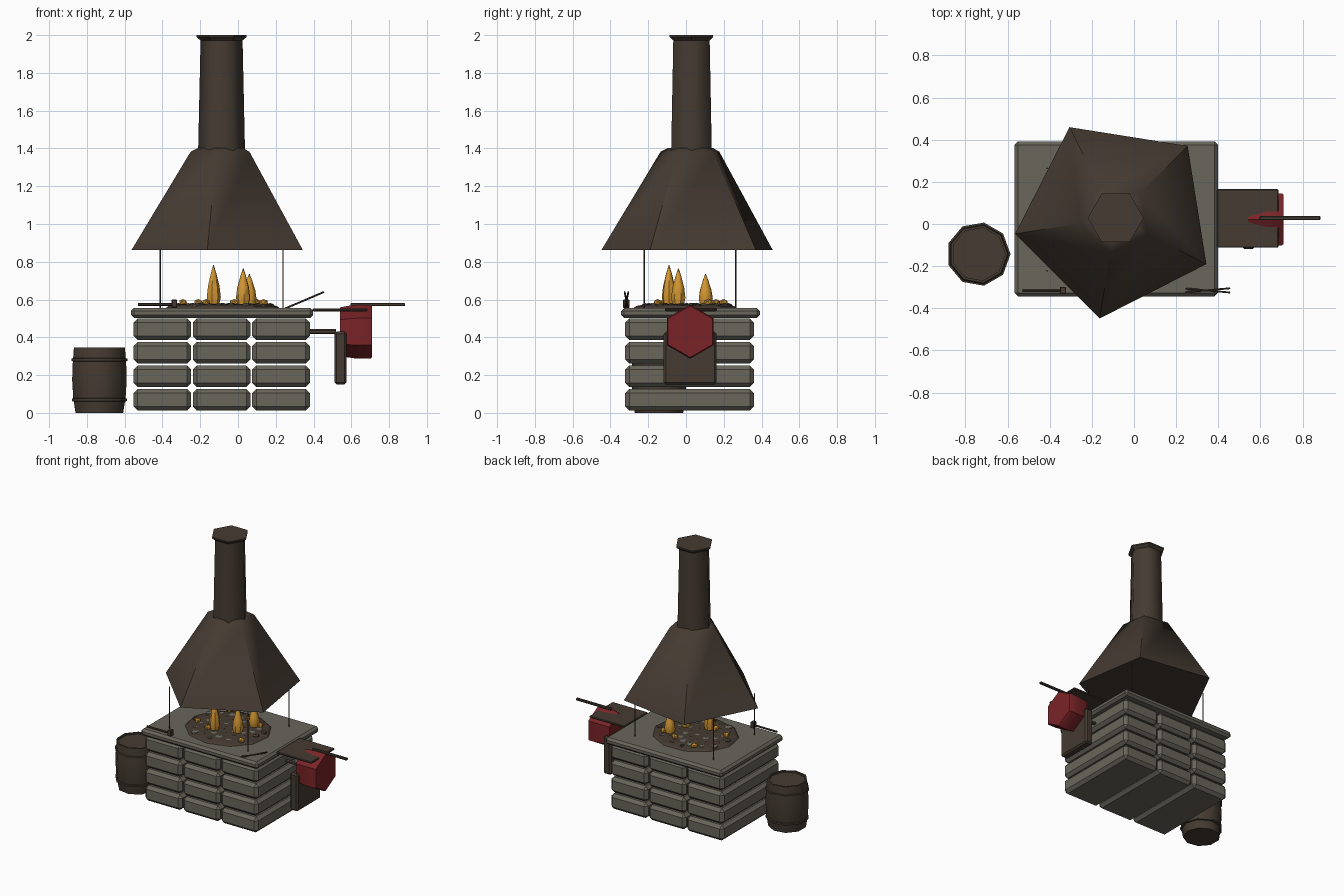
import bpy, bmesh, math, random
from mathutils import Vector, Matrix

if "Cube" in bpy.data.objects:
    bpy.data.objects.remove(bpy.data.objects["Cube"])

random.seed(4)


def material(name, srgb):
    m = bpy.data.materials.new(name)
    m.diffuse_color = [((c / 255 + 0.055) / 1.055) ** 2.4 for c in srgb] + [1]
    m.use_nodes = True
    m.node_tree.nodes["Principled BSDF"].inputs["Base Color"].default_value = m.diffuse_color
    return m


STONE = material("grey stone", (104, 102, 91))
IRON = material("sooty brown iron", (69, 59, 50))
RED = material("dark red leather", (122, 36, 40))
FIRE = material("amber fire", (210, 150, 50))


def finish(name, bm, mat, smooth=0):
    bmesh.ops.recalc_face_normals(bm, faces=bm.faces)
    me = bpy.data.meshes.new(name)
    bm.to_mesh(me)
    bm.free()
    me.materials.append(mat)
    if smooth:
        me.polygons.foreach_set("use_smooth", [True] * len(me.polygons))
        me.set_sharp_from_angle(angle=math.radians(smooth))
    ob = bpy.data.objects.new(name, me)
    bpy.context.collection.objects.link(ob)
    return ob


def box(name, lo, hi, mat, chamfer=0.0):
    lo, hi = Vector(lo), Vector(hi)
    bm = bmesh.new()
    bmesh.ops.create_cube(bm, size=1, matrix=Matrix.Translation((lo + hi) / 2)
                          @ Matrix.Diagonal((*(hi - lo), 1)))
    if chamfer:
        bmesh.ops.bevel(bm, geom=bm.edges[:], offset=chamfer, segments=1,
                        affect='EDGES', profile=0.5)
    return finish(name, bm, mat)


def loft(name, rings, sides, centre, mat, phase=0, smooth=0, squash=1, along_x=False):
    """Stack of regular polygons given as (radius, height) pairs, closed at both ends."""
    bm = bmesh.new()
    loops = []
    for r, h in rings:
        loop = []
        for i in range(sides):
            a = math.radians(phase) + math.tau * i / sides
            u, v = r * math.cos(a), r * math.sin(a) * squash
            p = (h, u, v) if along_x else (u, v, h)
            loop.append(bm.verts.new(Vector(p) + Vector(centre)))
        loops.append(loop)
    for a, b in zip(loops, loops[1:]):
        for i in range(sides):
            j = (i + 1) % sides
            bm.faces.new((a[i], a[j], b[j], b[i]))
    bm.faces.new(loops[0][::-1])
    bm.faces.new(loops[-1])
    return finish(name, bm, mat, smooth)


def rod(name, a, b, r, mat, sides=6):
    a, b = Vector(a), Vector(b)
    d = b - a
    bm = bmesh.new()
    bmesh.ops.create_cone(bm, cap_ends=True, segments=sides, radius1=r, radius2=r,
                          depth=d.length, matrix=Matrix.Translation((a + b) / 2)
                          @ d.to_track_quat('Z', 'Y').to_matrix().to_4x4())
    return finish(name, bm, mat)


def lump(name, pos, size, mat):
    bm = bmesh.new()
    bmesh.ops.create_icosphere(bm, subdivisions=1, radius=1, matrix=Matrix.Translation(pos)
                               @ Matrix.Rotation(random.uniform(0, 6), 4, 'Z')
                               @ Matrix.Diagonal((*size, 1)))
    return finish(name, bm, mat)


# Stone base: four courses of three full-depth blocks, under a chamfered slab
for row in range(4):
    for col in range(3):
        x, z = -0.553 + col * 0.314, 0.012 + row * 0.1245
        box(f"stone_block_{row}_{col}", (x, -0.322, z), (x + 0.305, 0.36, z + 0.115),
            STONE, 0.022)
box("hearth_slab", (-0.567, -0.343, 0.503), (0.398, 0.392, 0.555), STONE, 0.016)

# Coal bed with cinders, embers and flames
loft("coal_bed", [(0.31, 0.55), (0.29, 0.566), (0.24, 0.574), (0.08, 0.576)], 11,
     (-0.08, 0, 0), IRON, 10, squash=0.91)
for i in range(44):
    a, r = i * 2.4, 0.265 * math.sqrt((i + 0.5) / 44)
    s = random.uniform(0.02, 0.036)
    lump(f"cinder_{i}", (-0.08 + r * math.cos(a), 0.9 * r * math.sin(a), 0.568),
         (s, s * 0.8, 0.014), STONE if i % 2 else IRON)
for i, (x, y) in enumerate([(-0.29, -0.06), (-0.17, -0.11), (0.135, -0.15),
                            (-0.21, 0.2), (0.1, 0.12), (-0.02, 0.16)]):
    lump(f"ember_{i}", (x, y, 0.585), (0.027, 0.022, 0.018), FIRE)
for i, (x, y, top) in enumerate([(-0.13, -0.09, 0.782), (0.028, -0.04, 0.765),
                                 (0.06, 0.103, 0.735)]):
    h = top - 0.57
    loft(f"flame_{i}", [(0.03, 0.57), (0.039, 0.57 + h * 0.2), (0.032, 0.57 + h * 0.48),
                        (0.015, 0.57 + h * 0.8), (0.002, top)], 7, (x, y, 0), FIRE, i * 20, 50)

# Five-sided smoke hood on four thin posts, with a six-sided flue
loft("smoke_hood", [(0.483, 0.862), (0.166, 1.382), (0.128, 1.402)], 5,
     (-0.087, 0.029, 0), IRON, 45, 62)
loft("flue_pipe", [(0.124, 1.39), (0.111, 1.98)], 6, (-0.087, 0.029, 0), IRON, 0, 62)
loft("flue_cap", [(0.111, 1.972), (0.133, 1.99), (0.133, 2.0)], 6, (-0.087, 0.029, 0), IRON)
for i, (x, y) in enumerate([(-0.412, -0.222), (0.238, -0.222), (-0.412, 0.264), (0.238, 0.264)]):
    rod(f"hood_post_{i}", (x, y, 0.55), (x, y, 0.865), 0.004, IRON)

# Quenching barrel with recessed lid and two hoops
C = (-0.738, -0.143, 0)
loft("barrel", [(0.13, 0), (0.143, 0.08), (0.149, 0.175), (0.146, 0.26), (0.139, 0.347),
                (0.127, 0.347), (0.127, 0.335)], 9, C, IRON, 0, 45)
for i, (z, r) in enumerate([(0.06, 0.15), (0.272, 0.152)]):
    loft(f"barrel_hoop_{i}", [(r - 0.008, z), (r, z + 0.003), (r, z + 0.015),
                              (r - 0.008, z + 0.018)], 9, C, IRON, 0, 45)

# Bellows: shelf, backing board, nozzle, leather bag and handle
box("bellows_shelf", (0.395, -0.112, 0.538), (0.685, 0.165, 0.552), IRON, 0.004)
box("bellows_board", (0.51, -0.118, 0.15), (0.575, 0.162, 0.43), IRON, 0.012)
rod("bellows_nozzle", (0.36, 0.024, 0.43), (0.52, 0.024, 0.43), 0.013, IRON)
loft("bellows_bag", [(0.128, 0.54), (0.136, 0.58), (0.143, 0.63), (0.143, 0.7), (0.136, 0.71)],
     6, (0, 0.022, 0.43), RED, 90, 40, along_x=True)
box("bellows_handle", (0.595, 0.018, 0.565), (0.885, 0.038, 0.582), IRON, 0.004)

# Hammer and tongs lying on the front edge of the slab
rod("hammer_handle", (-0.53, -0.316, 0.574), (-0.325, -0.316, 0.574), 0.008, IRON)
box("hammer_head", (-0.352, -0.333, 0.556), (-0.322, -0.298, 0.6), IRON, 0.004)
for i, s in enumerate((1, -1)):
    rod(f"tongs_arm_{i}", (0.18, -0.315 - 0.014 * s, 0.523),
        (0.455, -0.315 + 0.01 * s, 0.64), 0.005, IRON)
